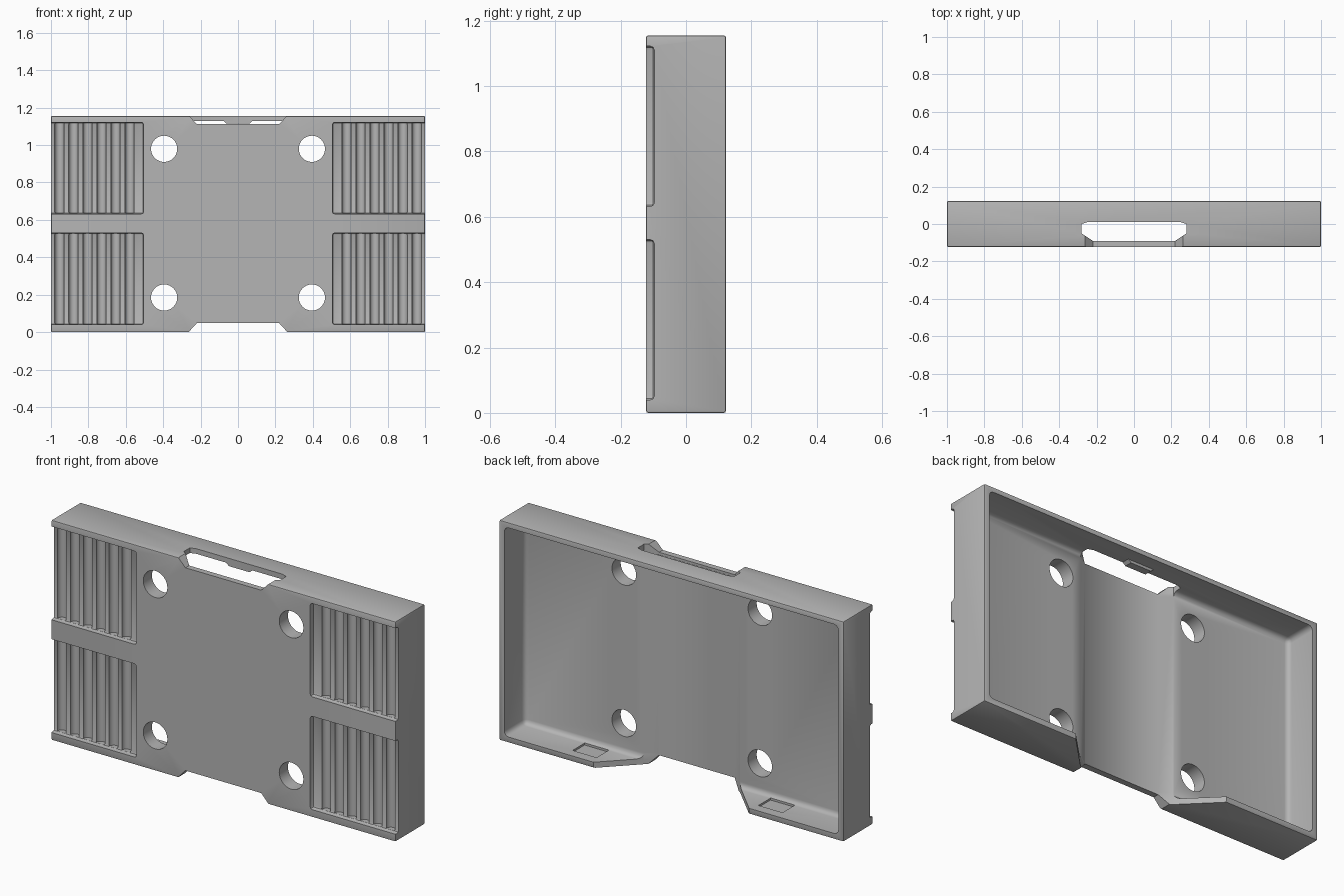
import bpy, bmesh, math
from mathutils import Vector

old = bpy.data.objects.get("Cube")
if old:
    bpy.data.objects.remove(old, do_unlink=True)

mat = bpy.data.materials.new("plain grey")
mat.use_nodes = True
grey = (0.46, 0.46, 0.46, 1)
mat.diffuse_color = grey
mat.node_tree.nodes["Principled BSDF"].inputs["Base Color"].default_value = grey


def finish(name, bm):
    bmesh.ops.recalc_face_normals(bm, faces=bm.faces)
    mesh = bpy.data.meshes.new(name)
    bm.to_mesh(mesh)
    bm.free()
    mesh.materials.append(mat)
    ob = bpy.data.objects.new(name, mesh)
    bpy.context.collection.objects.link(ob)
    return ob


def box(name, lo, hi, bevel=0, segments=2):
    bm = bmesh.new()
    bmesh.ops.create_cube(bm, size=1)
    for v in bm.verts:
        v.co = Vector([(a + b) / 2 + c * (b - a) for a, b, c in zip(lo, hi, v.co)])
    if bevel:
        bmesh.ops.bevel(bm, geom=bm.edges[:], offset=bevel, segments=segments,
                        profile=0.5, affect='EDGES')
    return finish(name, bm)


def prism(name, half, axis, lo, hi):
    """Extrude a profile, mirrored in x, along y or z."""
    outline = half + [(-x, v) for x, v in reversed(half)]
    bm = bmesh.new()
    verts = [bm.verts.new((x, lo, v) if axis == 'Y' else (x, v, lo)) for x, v in outline]
    face = bm.faces.new(verts)
    new = bmesh.ops.extrude_face_region(bm, geom=[face])["geom"]
    step = Vector((0, hi - lo, 0) if axis == 'Y' else (0, 0, hi - lo))
    bmesh.ops.translate(bm, vec=step, verts=[g for g in new if isinstance(g, bmesh.types.BMVert)])
    return finish(name, bm)


def rod(name, centre, radius, length, axis, sides):
    bpy.ops.mesh.primitive_cylinder_add(
        vertices=sides, radius=radius, depth=length, location=centre,
        rotation=(math.pi / 2 if axis == 'Y' else 0, 0, 0))
    ob = bpy.context.object
    ob.name = name
    ob.data.materials.append(mat)
    return ob


def cut(target, cutter, operation='DIFFERENCE'):
    mod = target.modifiers.new("cut", 'BOOLEAN')
    mod.operation, mod.solver, mod.object = operation, 'EXACT', cutter
    bpy.context.view_layer.objects.active = target
    bpy.ops.object.modifier_apply(modifier=mod.name)
    bpy.data.objects.remove(cutter, do_unlink=True)


TOP, DEPTH = 1.155, 0.122
tray = box("mounting_tray", (-1, -DEPTH, 0), (1, DEPTH, TOP), 0.006)

# Rear pocket with a deeper central channel
cut(tray, box("pocket", (-0.97, -0.05, 0.03), (0.97, 0.3, 1.128), 0.025, 3))
channel = [(0.28, 0.0), (0.28, -0.05), (0.22, -0.09)]
cut(tray, prism("channel", channel, 'Z', 0.02, 1.128))

# Flared opening through the bottom wall and notch in the front plate
flare = [(0.46, 0.13), (0.28, -0.05), (0.22, -0.09)]
cut(tray, prism("bottom_opening", flare, 'Z', -0.1, 0.06))
cut(tray, prism("bottom_notch", [(0.31, -0.05), (0.22, 0.048)], 'Y', -0.2, 0.0))

# Slot through the top wall and notch in the front plate
slot = [(0.25, 0.01), (0.28, 0.0), (0.28, -0.05), (0.22, -0.091)]
cut(tray, prism("top_slot", slot, 'Z', 1.1, 1.3))
cut(tray, prism("top_notch", [(0.31, TOP + 0.05), (0.22, 1.113)], 'Y', -0.2, -0.04))

# Screw holes
for x in (-0.395, 0.395):
    for z in (0.185, 0.98):
        cut(tray, rod("hole", (x, -0.1, z), 0.07, 0.4, 'Y', 40))

# Ribbed grip panels and shallow latch recesses on both sides
for side in (-1, 1):
    for z in (0.04, 0.632):
        xs = sorted((side * 0.505, side * 1.1))
        cut(tray, box("grip", (xs[0], -0.2, z), (xs[1], -0.097, z + 0.49), 0.012))
        for i in range(6):
            x = side * (0.955 - 0.075 * i)
            cut(tray, rod("groove", (x, -0.097, z + 0.245), 0.025, 0.482, 'Z', 16))
    xs = sorted((side * 0.47, side * 0.61))
    cut(tray, box("latch", (xs[0], -0.03, 0.02), (xs[1], 0.07, 0.06)))

# Small catch hanging under the slot edge
catch = prism("slot_catch", [(0.09, 1.14), (0.06, 1.114)], 'Y', 0.01, 0.05)

for ob in (tray, catch):
    bpy.ops.object.select_all(action='DESELECT')
    ob.select_set(True)
    bpy.context.view_layer.objects.active = ob
    bpy.ops.object.shade_smooth_by_angle(angle=math.radians(35))
